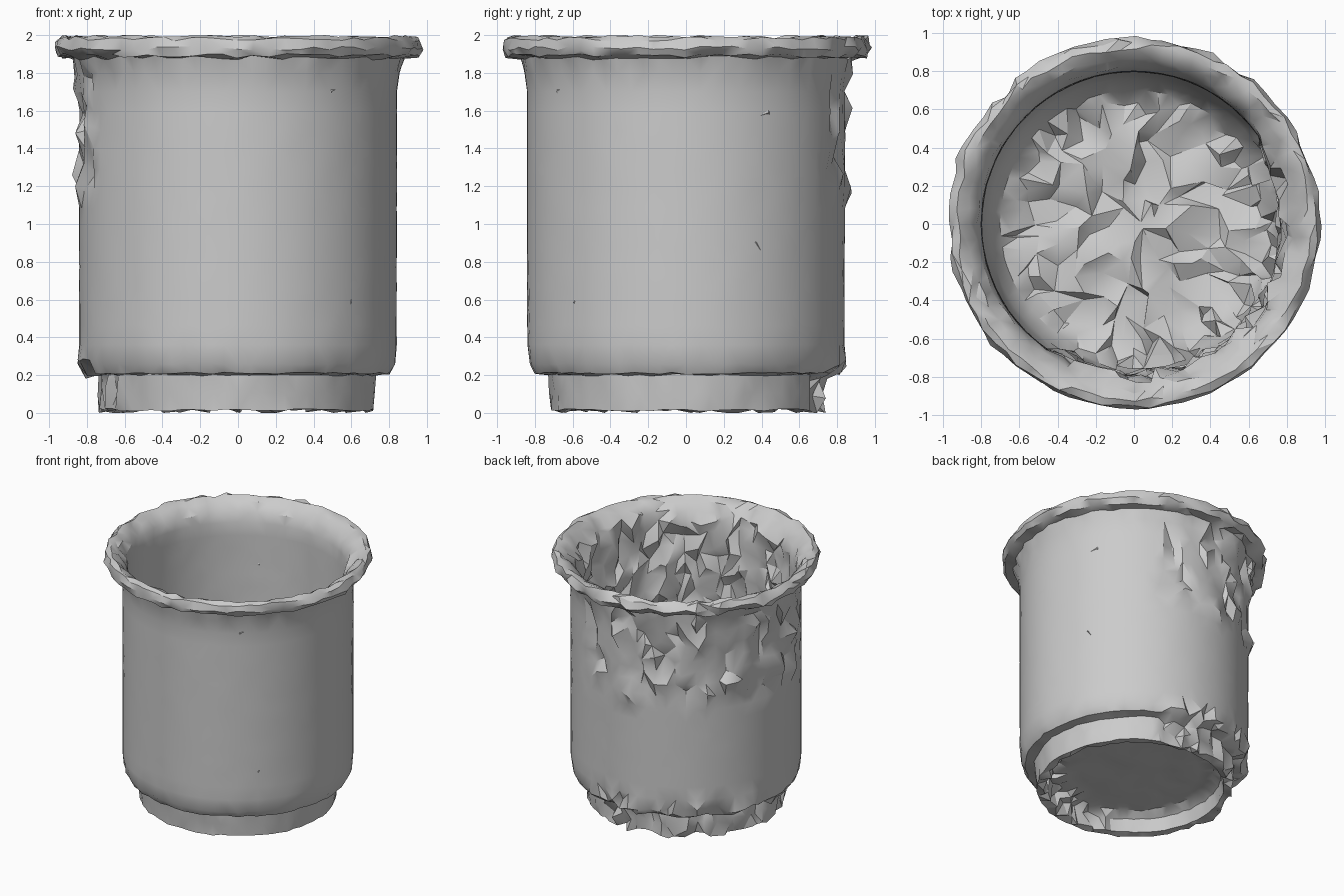
import bpy
import bmesh
import math
import random
from mathutils import Vector

random.seed(7)
SEGMENTS = 72
STEP = 0.1
ROUGH_SIDE = Vector((-0.7, 0.7, 0))

if "Cube" in bpy.data.objects:
    bpy.data.objects.remove(bpy.data.objects["Cube"])


def make_material(name, value):
    mat = bpy.data.materials.new(name)
    mat.use_nodes = True
    colour = (value, value, value, 1)
    mat.diffuse_color = colour
    mat.node_tree.nodes["Principled BSDF"].inputs["Base Color"].default_value = colour
    return mat


def resample(points):
    """Split long profile segments into even short ones."""
    out = []
    for (r0, z0), (r1, z1) in zip(points, points[1:]):
        count = max(1, round(math.hypot(r1 - r0, z1 - z0) / STEP))
        for i in range(count):
            t = i / count
            out.append((r0 + (r1 - r0) * t, z0 + (z1 - z0) * t))
    return out + [points[-1]]


def lathe(bm, profile):
    rings = []
    for r, z in profile:
        ring = []
        for i in range(SEGMENTS):
            a = math.tau * i / SEGMENTS
            ring.append(bm.verts.new((r * math.cos(a), r * math.sin(a), z)))
        rings.append(ring)
    for low, high in zip(rings, rings[1:]):
        for i in range(SEGMENTS):
            j = (i + 1) % SEGMENTS
            bm.faces.new((low[i], low[j], high[j], high[i]))


def roughness(v):
    """Amount of chipping at a vertex, by height, side and facing."""
    r = math.hypot(v.co.x, v.co.y)
    side = v.normal.dot(ROUGH_SIDE)
    z = v.co.z
    if z > 1.87 and r > 0.81:                      # lumpy rim
        return 0.012 + 0.012 * max(side, 0)
    if r < 0.81 and z > 0.21 and v.normal.dot(Vector((v.co.x, v.co.y, 0))) < 0 and r > 0.64:
        return 0.04 if side > 0.2 else 0.002       # inner wall
    if r < 0.65 and z > 0.19:                      # floor
        return 0.045
    if z < 0.27:                                   # foot and its step
        return 0.03 if side > 0.25 else 0.006
    if z > 1.15 and side > 0.3 and random.random() < 0.55:
        return 0.04                                # chipped upper wall
    return 0.001


# Closed profile: recess, foot, wall, flared rim, inner wall, floor
PROFILE = [
    (0.001, 0.16), (0.58, 0.16), (0.64, 0.12), (0.66, 0.02), (0.715, 0.015),
    (0.73, 0.2), (0.8, 0.21), (0.83, 0.26), (0.84, 0.36), (0.842, 1.7),
    (0.855, 1.8), (0.88, 1.88), (0.95, 1.89), (0.972, 1.93), (0.955, 1.98),
    (0.92, 1.993), (0.87, 1.96), (0.82, 1.9), (0.8, 1.83), (0.795, 0.6),
    (0.76, 0.38), (0.7, 0.27), (0.62, 0.22), (0.001, 0.22),
]

bm = bmesh.new()
lathe(bm, resample(PROFILE))

# Thin out the crowded centres of the two flat discs
discs = [v for v in bm.verts if math.hypot(v.co.x, v.co.y) < 0.56 and 0.15 < v.co.z < 0.23]
for height in (0.16, 0.22):
    layer = [v for v in discs if v.is_valid and abs(v.co.z - height) < 0.01]
    bmesh.ops.remove_doubles(bm, verts=layer, dist=0.055)

bmesh.ops.recalc_face_normals(bm, faces=bm.faces)
bm.normal_update()

# Chip the rough side, keep the other side nearly smooth
moves = []
for v in bm.verts:
    amount = roughness(v)
    jitter = Vector([random.uniform(-1, 1) for _ in range(3)])
    moves.append((v, jitter * amount))
for v, move in moves:
    v.co += move
    v.co.z = min(max(v.co.z, 0), 2)
bmesh.ops.triangulate(bm, faces=bm.faces)

mesh = bpy.data.meshes.new("pot")
bm.to_mesh(mesh)
bm.free()
pot = bpy.data.objects.new("pot", mesh)
bpy.context.collection.objects.link(pot)
mesh.materials.append(make_material("plain grey", 0.6))

bpy.context.view_layer.objects.active = pot
pot.select_set(True)
bpy.ops.object.shade_smooth_by_angle(angle=math.radians(32))
